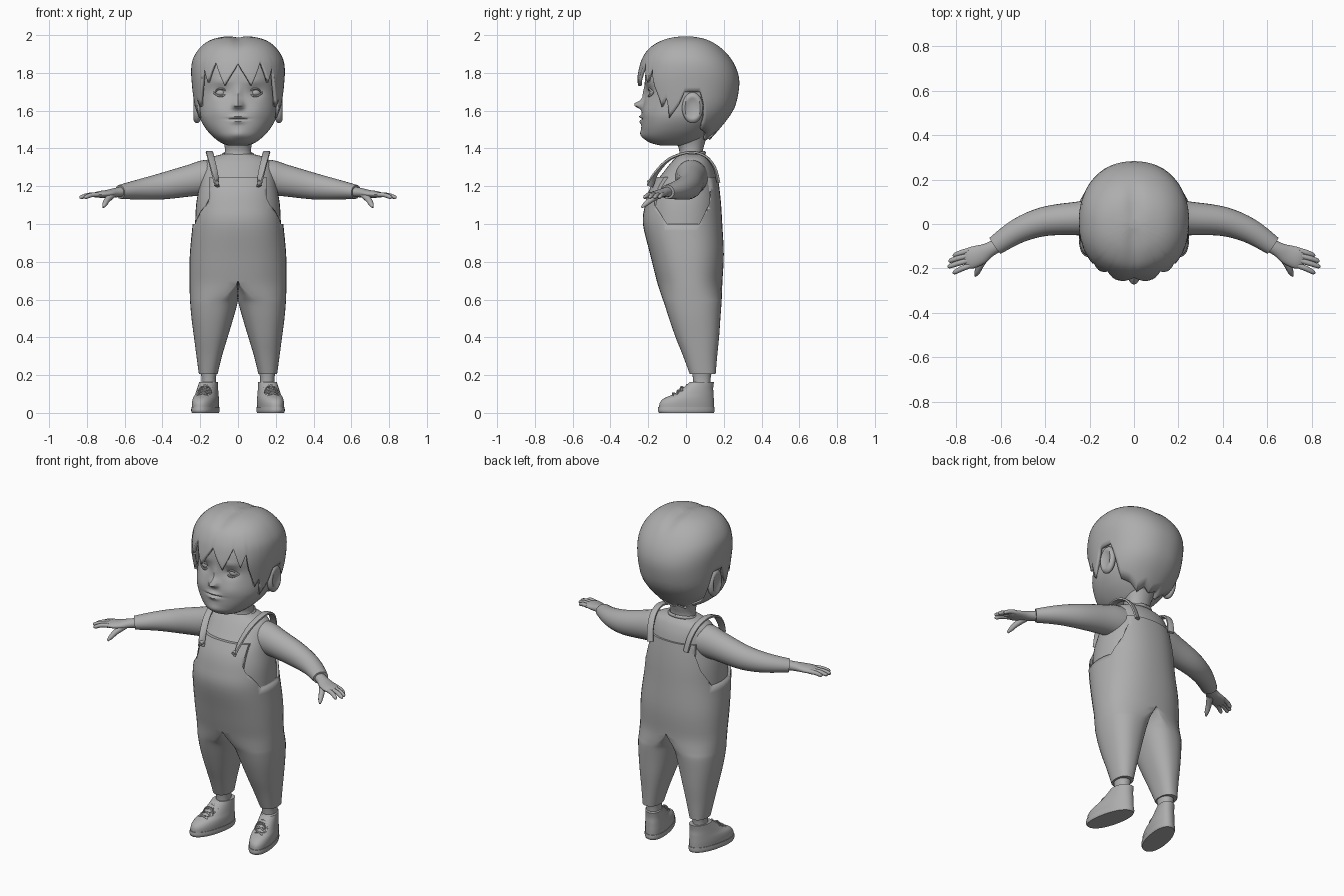
import bpy, bmesh, math
from mathutils import Vector

if "Cube" in bpy.data.objects:
    bpy.data.objects.remove(bpy.data.objects["Cube"])

clay = bpy.data.materials.new("soft_grey")
clay.diffuse_color = (0.42, 0.42, 0.42, 1)
clay.use_nodes = True
clay.node_tree.nodes["Principled BSDF"].inputs["Base Color"].default_value = clay.diffuse_color


def finish(name, verts, faces, mirror=False, angle=45):
    me = bpy.data.meshes.new(name)
    me.from_pydata([tuple(v) for v in verts], [], faces)
    me.materials.append(clay)
    for p in me.polygons:
        p.use_smooth = True
    me.set_sharp_from_angle(angle=math.radians(angle))
    ob = bpy.data.objects.new(name, me)
    bpy.context.collection.objects.link(ob)
    if mirror:
        m = ob.modifiers.new("mirror", 'MIRROR')
        m.use_clip = True
    return ob


def spline(rows, k):
    """Catmull-Rom through tuples of numbers."""
    out = []
    for i in range(len(rows) - 1):
        p0, p1, p2, p3 = (rows[max(i - 1, 0)], rows[i], rows[i + 1], rows[min(i + 2, len(rows) - 1)])
        for s in range(k):
            t = s / k
            out.append(tuple(0.5 * (2 * b + (c - a) * t + (2 * a - 5 * b + 4 * c - d) * t * t
                                    + (3 * b - a - 3 * c + d) * t ** 3)
                             for a, b, c, d in zip(p0, p1, p2, p3)))
    return out + [tuple(rows[-1])]


def power(c, e):
    return math.copysign(abs(c) ** (2 / e), c)


def skin(rings, caps=True):
    n = len(rings[0])
    verts = [v for r in rings for v in r]
    faces = [(j * n + i, j * n + (i + 1) % n, (j + 1) * n + (i + 1) % n, (j + 1) * n + i)
             for j in range(len(rings) - 1) for i in range(n)]
    if caps:
        faces.append(tuple(reversed(range(n))))
        faces.append(tuple(range((len(rings) - 1) * n, len(rings) * n)))
    return verts, faces


def stack(name, rows, k=4, n=40, e=2.2, cx=0, mirror=False, warp=None):
    """Loft upward: rows are (z, half width, front y, back y)."""
    rings = []
    for z, w, yf, yb in spline(rows, k):
        ring = []
        for i in range(n):
            a = 2 * math.pi * i / n
            v = Vector((cx + w * power(math.cos(a), e),
                        (yf + yb) / 2 + (yb - yf) / 2 * power(math.sin(a), e), z))
            ring.append(warp(v) if warp else v)
        rings.append(ring)
    return finish(name, *skin(rings), mirror)


def tube(name, rows, k=4, n=16, e=2, up=(0, 0, 1), mirror=True):
    """Sweep along a path: rows are (x, y, z, side radius, up radius)."""
    rows = spline(rows, k)
    pts = [Vector(r[:3]) for r in rows]
    rings = []
    for i, r in enumerate(rows):
        t = (pts[min(i + 1, len(pts) - 1)] - pts[max(i - 1, 0)]).normalized()
        u = Vector(up).cross(t).normalized()
        v = t.cross(u)
        rings.append([pts[i] + u * r[3] * power(math.cos(2 * math.pi * j / n), e)
                      + v * r[4] * power(math.sin(2 * math.pi * j / n), e) for j in range(n)])
    return finish(name, *skin(rings), mirror)


def ball(name, c, r, mirror=True, warp=None, n=24):
    rings = []
    for j in range(n - 1):
        p = math.pi * (j + 1) / n
        ring = [Vector((math.sin(p) * math.cos(2 * math.pi * i / n),
                        math.sin(p) * math.sin(2 * math.pi * i / n), -math.cos(p))) for i in range(n)]
        rings.append([Vector(c) + Vector(a * b for a, b in zip(warp(v) if warp else v, r)) for v in ring])
    return finish(name, *skin(rings), mirror)


# Overalls: half of the garment, torso flowing into one leg, then mirrored
rows = [(.205, .157, .108, .207, .02, .157), (.3, .145, .085, .22, -.015, .165),
        (.4, .14, .055, .233, -.055, .175), (.5, .13, .025, .246, -.09, .182),
        (.58, .11, .003, .253, -.115, .188), (.62, .07, 0, .255, -.13, .19),
        (.7, 0, 0, .257, -.155, .193), (.84, 0, 0, .255, -.19, .2),
        (1.0, 0, 0, .24, -.228, .192), (1.1, 0, 0, .23, -.217, .186),
        (1.18, 0, 0, .217, -.195, .178), (1.25, 0, 0, .2, -.158, .168)]
rings = []
for z, xc, xi, xo, yf, yb in spline(rows, 4):
    xc, xi = max(xc, 0), max(xi, 0)
    ring = []
    for i in range(40):
        a = 2 * math.pi * (i - 10) / 40
        c = power(math.cos(a), 2.3)
        if i % 20 == 0:
            c = 0
        ring.append(Vector((xc + c * (xo - xc if c > 0 else xc - xi),
                            (yf + yb) / 2 + (yb - yf) / 2 * power(math.sin(a), 2.3), z)))
    rings.append(ring)
verts, faces = skin(rings)
faces = [f for f in faces if any(verts[i].x > 1e-4 for i in f)]
overalls = finish("overalls", verts, faces, True)

# Armholes cut out of the overalls
hole = [(-.10, 1.0), (.07, 1.0), (.12, 1.1), (.15, 1.3), (-.19, 1.3), (-.165, 1.1)]
cutter = finish("armhole_cutter", *skin([[Vector((x, y, z)) for y, z in hole] for x in (.15, .4)]), True)
cutter.hide_render = True
cutter.hide_set(True)
cut = overalls.modifiers.new("armholes", 'BOOLEAN')
cut.operation, cut.object, cut.solver = 'DIFFERENCE', cutter, 'EXACT'

# Shirt body, sleeves and collar
stack("shirt", [(.97, .228, -.212, .178), (1.1, .222, -.203, .176), (1.2, .205, -.172, .165),
                (1.28, .19, -.115, .15), (1.33, .172, -.075, .13), (1.355, .135, -.05, .112),
                (1.37, .08, -.035, .095)])
tube("sleeve", [(.08, .03, 1.25, .09, .085), (.17, .028, 1.245, .085, .094), (.25, .025, 1.23, .076, .084),
                (.4, .012, 1.2, .066, .07), (.52, -.03, 1.183, .056, .054), (.625, -.098, 1.17, .044, .037)], n=28)
tube("collar", [(.078 * math.sin(a), .03 - .068 * math.cos(a), 1.365 + .012 * -math.cos(a), .008, .01)
                for a in [math.pi * i / 10 for i in range(11)]], n=8)

# Straps with buttons
tube("strap", [(.112, -.192, 1.2, .019, .007), (.124, -.158, 1.27, .019, .007), (.142, -.085, 1.345, .019, .007),
               (.152, .02, 1.38, .019, .007), (.145, .1, 1.36, .019, .007), (.132, .15, 1.3, .019, .007),
               (.12, .172, 1.22, .019, .007)], n=12, e=4, up=(0, .3, 1))
tube("button", [(.112, -.185, 1.222, .012, .012), (.112, -.204, 1.217, .012, .012)], k=1)

# Hands
tube("palm", [(.6, -.088, 1.172, .031, .028), (.65, -.115, 1.166, .033, .025), (.69, -.137, 1.16, .044, .021),
              (.74, -.155, 1.156, .048, .017), (.765, -.162, 1.152, .034, .01)], n=20)
for nm, base, tip in (("little", (.745, -.12), (.815, -.14)), ("ring", (.75, -.143), (.834, -.165)),
                      ("middle", (.75, -.165), (.838, -.19)), ("index", (.74, -.187), (.815, -.217))):
    (bx, by), (tx, ty) = base, tip
    tube(nm + "_finger", [(bx, by, 1.156, .013, .013), ((bx + tx) / 2, (by + ty) / 2, 1.153, .012, .012),
                          (tx - .008, ty, 1.142, .01, .01), (tx, ty, 1.139, .004, .004)], n=10)
tube("thumb", [(.665, -.14, 1.155, .02, .018), (.692, -.185, 1.128, .016, .016), (.705, -.215, 1.105, .013, .013),
               (.714, -.234, 1.088, .005, .005)], n=12)

# Neck
stack("neck", [(1.33, .085, -.05, .105), (1.38, .07, -.035, .09), (1.43, .075, -.05, .1), (1.5, .1, -.08, .12)])

# Face bumps: x, z, spread x, spread z, amount forward
bumps = [(0, 1.632, .022, .02, .05), (0, 1.69, .018, .045, .014), (.022, 1.622, .012, .012, .014),
         (.09, 1.695, .04, .025, -.016), (.085, 1.755, .05, .016, .008), (.1, 1.6, .05, .04, .006),
         (0, 1.568, .035, .009, .014), (0, 1.556, .05, .004, -.01), (0, 1.542, .03, .01, .012),
         (0, 1.475, .04, .025, .01)]


def face(v):
    if v.y < 0:
        v.y -= sum(h * math.exp(-((abs(v.x) - x) / sx) ** 2 - ((v.z - z) / sz) ** 2)
                   for x, z, sx, sz, h in bumps)
    return v


stack("head", [(1.415, .05, -.13, .02), (1.43, .09, -.19, .06), (1.46, .13, -.226, .1), (1.5, .167, -.235, .14),
               (1.55, .197, -.236, .18), (1.6, .21, -.232, .21), (1.7, .215, -.214, .25), (1.8, .217, -.214, .25),
               (1.9, .185, -.17, .2), (1.95, .12, -.1, .12)], k=7, n=128, warp=face)

# Eyes and lids
ball("eye", (.09, -.157, 1.695), (.036, .036, .026))
for nm, h in (("upper_lid", .022), ("lower_lid", -.017)):
    tube(nm, [(.09 + .038 * s, -.196 + .017 * s * s + .006 * s, 1.694 + h * (1 - s * s), .005, .005)
              for s in (-1, -.5, 0, .5, 1)], n=8)


# Ears with a hollow on the outside
def hollow(v):
    d = math.hypot(v.y, v.z)
    if v.x > 0 and d < .75:
        v.x *= .3 + .7 * (d / .75) ** 3
    return v


ball("ear", (.217, .035, 1.615), (.03, .056, .082), warp=hollow)

# Hair: shell with a jagged lower edge, (degrees from the front, edge height)
edge = [(0, 1.85), (3, 1.82), (15, 1.73), (27, 1.86), (39, 1.75), (45, 1.83), (51, 1.73), (60, 1.62),
        (66, 1.67), (72, 1.56), (81, 1.63), (87, 1.7), (102, 1.7), (111, 1.59), (120, 1.5), (135, 1.48),
        (150, 1.44), (165, 1.465), (180, 1.445)]
shape = spline([(1.42, .10, -.2, .10), (1.46, .14, -.23, .14), (1.53, .2, -.24, .2), (1.6, .226, -.245, .25),
                (1.66, .236, -.25, .271), (1.75, .245, -.262, .283), (1.82, .248, -.25, .268),
                (1.88, .236, -.23, .235), (1.94, .195, -.188, .18), (1.98, .13, -.115, .11),
                (2.0, .02, -.02, .02)], 5)


def lookup(table, x):
    for p, q in zip(table, table[1:]):
        if x <= q[0]:
            t = (x - p[0]) / (q[0] - p[0])
            return [a + (b - a) * t for a, b in zip(p, q)]
    return table[-1]


rings = []
for j in range(25):
    t = 1 - (1 - j / 24) ** 2
    ring = []
    for i in range(120):
        deg = 3 * i
        low = lookup(edge, min(deg, 360 - deg))[1]
        z, w, yf, yb = lookup(shape, low + (2.0 - low) * t)
        a = math.radians(deg)
        x = w * power(math.sin(a), 2.2)
        y = (yf + yb) / 2 - (yb - yf) / 2 * power(math.cos(a), 2.2)
        dip = .014 * math.exp(-(x / .035) ** 2) * max(0, (z - 1.9) / .1)
        ring.append(Vector((x, y, z - dip)))
    rings.append(ring)
verts, faces = skin(rings, False)
faces.append(tuple(range(24 * 120, 25 * 120)))
hair = finish("hair", verts, faces)
solid = hair.modifiers.new("thickness", 'SOLIDIFY')
solid.thickness, solid.offset = .018, -1

# Ankles and shoes, toes turned slightly outward
stack("ankle", [(.12, .04, .04, .13), (.18, .038, .037, .13), (.23, .045, .03, .14)], cx=.155, mirror=True)


def turn(v):
    v.x -= (v.y - .08) * .2
    return v


stack("sole", [(0, .064, -.143, .148), (.012, .067, -.149, .152), (.03, .066, -.147, .151)],
      cx=.157, mirror=True, warp=turn)
stack("shoe", [(.03, .063, -.143, .148), (.055, .064, -.138, .148), (.078, .062, -.115, .147),
               (.1, .057, -.065, .146), (.13, .052, -.02, .144), (.163, .047, .02, .148)],
      cx=.157, mirror=True, warp=turn)
for i in range(4):
    y, z = -.07 + .025 * i, .104 + .015 * i
    for s in (-1, 1):
        p = [turn(Vector((.157 + s * u * .036, y + .012 * u + .014 * abs(u), z + .006 * u - .012 * abs(u))))
             for u in (-1, 0, 1)]
        tube("lace", [(*q, .004, .004) for q in p], n=8)
for s in (-1, 1):
    tube("lace_loop", [(.175 + s * .035 * u, -.015 - .02 * u, .135 - .028 * u * u + dz, .004, .004)
                       for u, dz in ((0, 0), (.6, .012), (1, 0), (.6, -.008), (.1, -.004))], n=8, up=(0, 1, .2))
